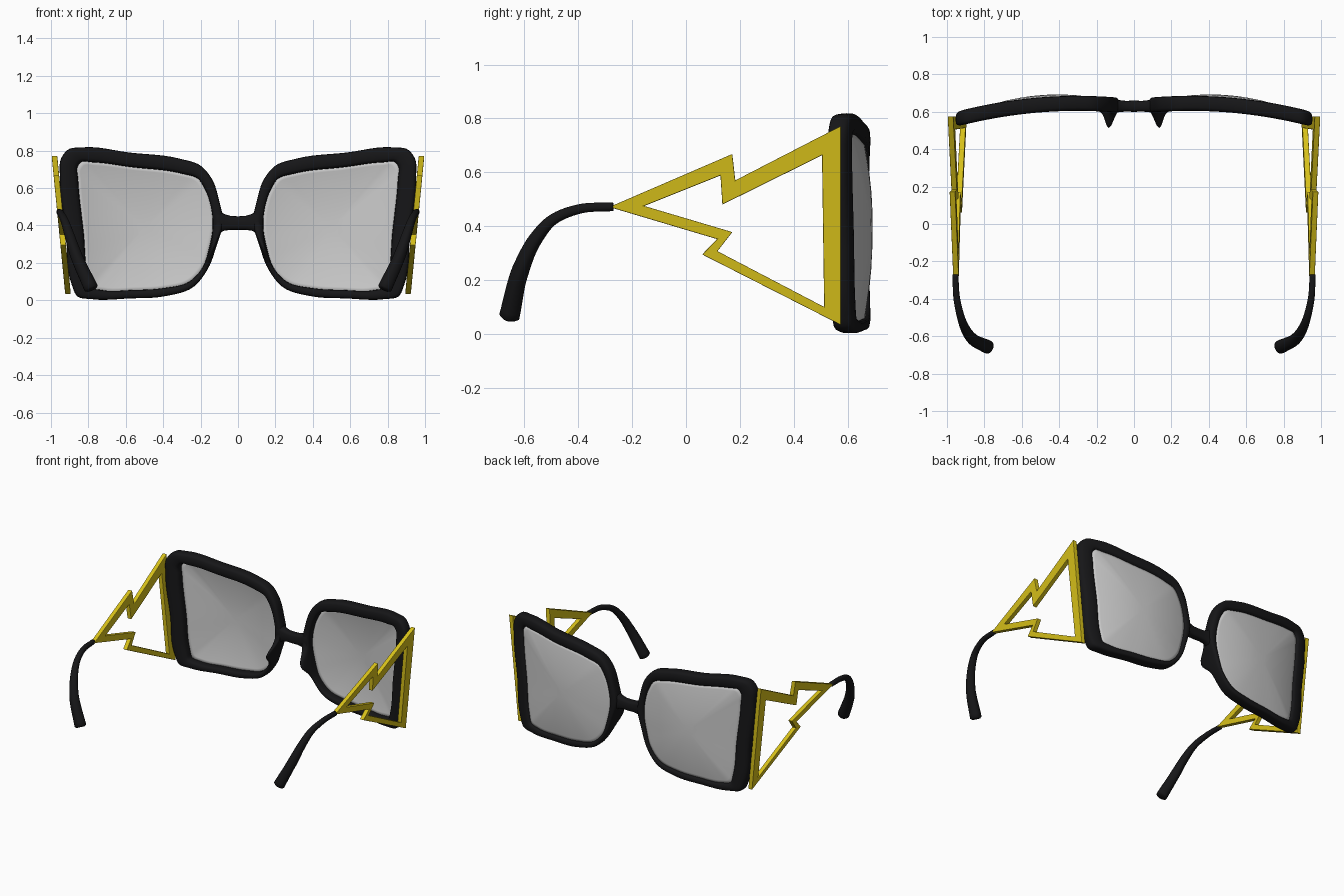
import bpy, bmesh, math
from mathutils import Vector

if "Cube" in bpy.data.objects:
    bpy.data.objects.remove(bpy.data.objects["Cube"])


def material(name, rgb):
    m = bpy.data.materials.new(name)
    m.diffuse_color = (*rgb, 1)
    m.use_nodes = True
    m.node_tree.nodes["Principled BSDF"].inputs["Base Color"].default_value = m.diffuse_color
    return m


BLACK = material("black_plastic", (0.008, 0.008, 0.009))
GOLD = material("yellow_metal", (0.68, 0.53, 0.01))


def smooth_path(pts, steps, closed):
    """Chord-length Hermite curve through the points."""
    pts = [Vector(p) for p in pts]
    n = len(pts)

    def tangent(i):
        if not closed and i in (0, n - 1):
            j = min(i, n - 2)
            return (pts[j + 1] - pts[j]).normalized()
        a, b = pts[i] - pts[i - 1], pts[(i + 1) % n] - pts[i]
        la, lb = a.length, b.length
        return (a / la * lb + b / lb * la) / (la + lb)

    out = []
    for i in range(n if closed else n - 1):
        p, q = pts[i], pts[(i + 1) % n]
        d = (q - p).length
        s, e = tangent(i) * d, tangent((i + 1) % n) * d
        for k in range(steps):
            t = k / steps
            out.append(p * (2*t**3 - 3*t*t + 1) + s * (t**3 - 2*t*t + t)
                       + q * (3*t*t - 2*t**3) + e * (t**3 - t*t))
    return out if closed else out + [pts[-1]]


def loft(name, rings, mat=None, closed=False, caps=False, mirror=True, smooth=True):
    bm = bmesh.new()
    vs = [[bm.verts.new(p) for p in r] for r in rings]
    m = len(rings[0])
    for i in range(len(vs) if closed else len(vs) - 1):
        a, b = vs[i], vs[(i + 1) % len(vs)]
        for j in range(m):
            bm.faces.new((a[j], a[(j + 1) % m], b[(j + 1) % m], b[j]))
    if caps:
        bm.faces.new(vs[0])
        bm.faces.new(vs[-1])
    bmesh.ops.recalc_face_normals(bm, faces=bm.faces)
    me = bpy.data.meshes.new(name)
    bm.to_mesh(me)
    bm.free()
    ob = bpy.data.objects.new(name, me)
    bpy.context.collection.objects.link(ob)
    if mat:
        me.materials.append(mat)
    if smooth:
        me.shade_smooth()
    if mirror:
        ob.modifiers.new("mirror", 'MIRROR')
    return ob


def section(n, power):
    """Rounded-square section as (u, v) pairs in -1..1."""
    res = []
    for k in range(n):
        a = 2 * math.pi * k / n
        c, s = math.cos(a), math.sin(a)
        res.append((math.copysign(abs(c)**power, c), math.copysign(abs(s)**power, s)))
    return res


def wrap(x):
    """Depth of the face curve at x."""
    return 0.645 - 0.2 * (abs(x) - 0.3)**2


# Rim: matched outer and inner outlines in x, z
outer = [(.08, .42), (.10, .53), (.14, .65), (.20, .72), (.31, .757), (.58, .79), (.83, .818),
         (.91, .805), (.945, .76), (.952, .65), (.92, .36), (.888, .08), (.86, .022),
         (.78, .006), (.58, .01), (.39, .022), (.24, .07), (.16, .17), (.115, .29)]
inner = [(.135, .40), (.145, .50), (.175, .59), (.215, .65), (.30, .677), (.57, .712), (.78, .738),
         (.84, .738), (.857, .715), (.855, .65), (.825, .36), (.80, .12), (.785, .07),
         (.73, .055), (.56, .055), (.40, .065), (.26, .10), (.19, .175), (.155, .28)]
outer_path = smooth_path(outer, 6, True)
inner_path = smooth_path(inner, 6, True)
rings = []
for o, i in zip(outer_path, inner_path):
    mid, half = (o + i) / 2, (o - i) / 2
    # the nose pad is a swelling of the back of the rim
    pad = 0.085 * math.exp(-((mid.y - 0.285) / 0.065)**2) if mid.x < 0.3 else 0
    ring = []
    for u, v in section(16, 0.6):
        p = mid + half * u * (1 if v > 0 else 1 - 0.4 * min(1, pad / 0.085) * -v)
        ring.append((p.x, wrap(p.x) + v * (0.04 + (pad if v < 0 else 0)), p.y))
    rings.append(ring)
loft("frame_rim", rings, BLACK, closed=True)

# Bridge between the rims
rings = []
for x, h, z, d in [(-.125, .085, .42, .033), (-.10, .062, .42, .034), (-.075, .045, .417, .032),
                   (-.04, .037, .414, .028), (0, .036, .413, .031), (.04, .037, .414, .028),
                   (.075, .045, .417, .032), (.10, .062, .42, .034), (.125, .085, .42, .033)]:
    rings.append([(x, 0.63 + v * d, z + u * h) for u, v in section(16, 0.6)])
loft("bridge", rings, BLACK, caps=True, mirror=False)

# Domed lens filling the rim
centre = Vector((.5, .39))
rings = []
for t in (1.02, .95, .85, .7, .5, .3, .12):
    pts = [centre + (p - centre) * t for p in inner_path]
    rings.append([(p.x, wrap(p.x) + 0.022 + 0.03 * (1 - t * t), p.y) for p in pts])
back = [[(x, y - 0.012, z) for x, y, z in r] for r in rings]
loft("lens", back[::-1] + rings[:1] + rings[1:], caps=True)

# Temple: zigzag open triangle, matched outer and inner corners in y, z
t_out = [(.575, .772), (.575, .033), (.06, .295), (.115, .352), (-.285, .471), (.172, .668), (.183, .57)]
t_in = [(.505, .663), (.513, .10), (.117, .307), (.172, .378), (-.155, .475), (.128, .588), (.135, .48)]


def lean(p, side):
    return (0.909 + (p[1] - 0.035) * 0.098 + side * 0.015, p[0], p[1])


rings = [[lean(o, 1), lean(o, -1), lean(i, -1), lean(i, 1)] for o, i in zip(t_out, t_in)]
temple = loft("temple", rings, GOLD, closed=True, smooth=False)
bev = temple.modifiers.new("soft_edges", 'BEVEL')
bev.width = 0.003
bev.segments = 2

# Ear piece: tapered tube curving down and inward
path = smooth_path([(.955, -.27, .472), (.948, -.395, .464), (.925, -.50, .42), (.902, -.56, .35),
                    (.865, -.613, .24), (.785, -.656, .065)], 8, False)
rings = []
last = len(path) - 1
for k, p in enumerate(path):
    d = path[min(k + 1, last)] - path[max(k - 1, 0)]
    q = d.to_track_quat('Z', 'X')
    r = 0.016 + 0.021 * (k / last)**1.6
    rings.append([p + q @ Vector((u * r, v * r, 0)) for u, v in section(16, 0.85)])
    if k == last:
        tip = p + d.normalized() * 0.009
        rings.append([tip + q @ Vector((u * r * .7, v * r * .7, 0)) for u, v in section(16, 0.85)])
loft("ear_piece", rings, BLACK, caps=True)
